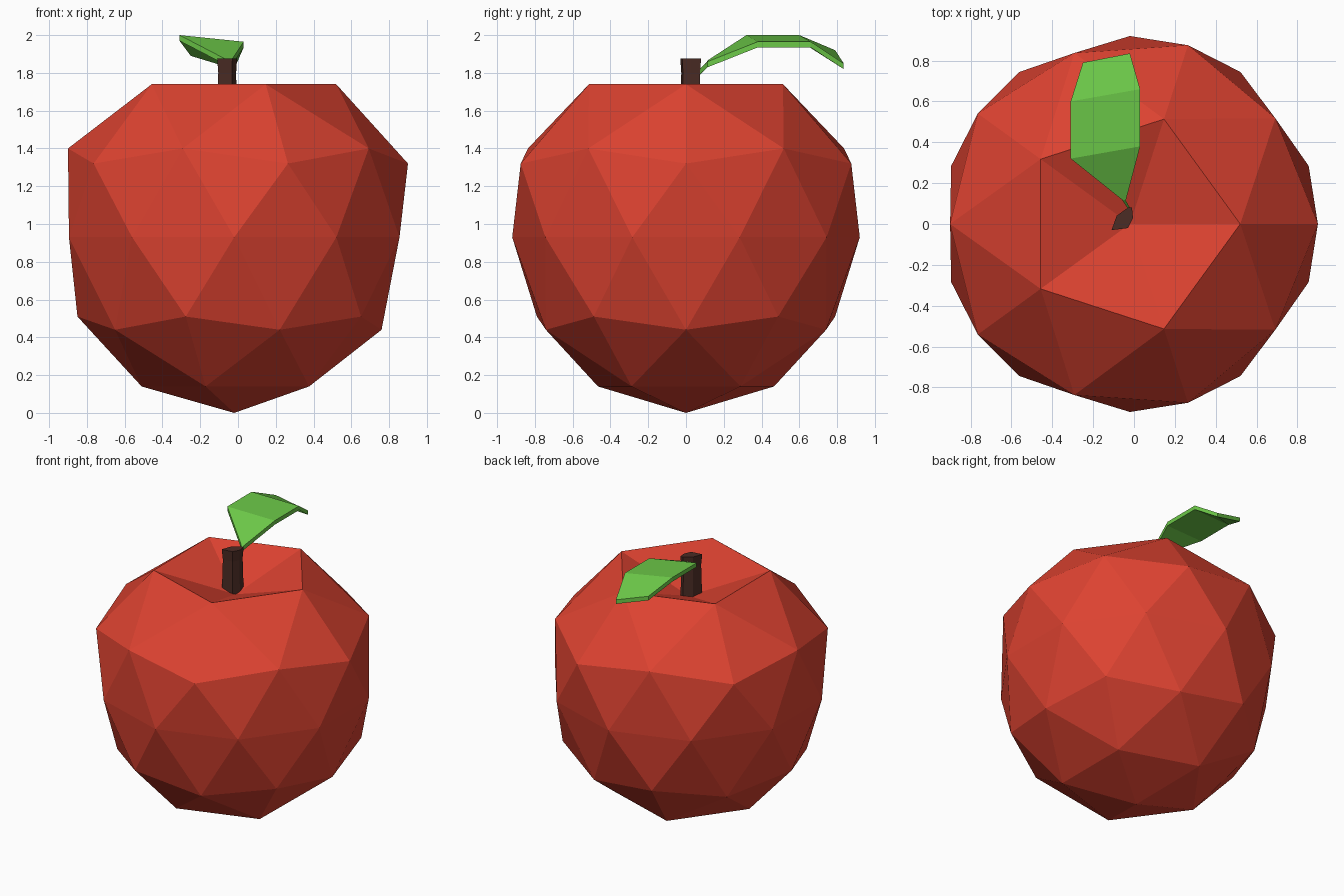
import bpy, bmesh, math

if "Cube" in bpy.data.objects:
    bpy.data.objects.remove(bpy.data.objects["Cube"])


def material(name, color):
    m = bpy.data.materials.new(name)
    m.diffuse_color = (*color, 1)
    m.use_nodes = True
    m.node_tree.nodes["Principled BSDF"].inputs["Base Color"].default_value = m.diffuse_color
    return m


def finish(bm, name, mat):
    bmesh.ops.recalc_face_normals(bm, faces=bm.faces)
    me = bpy.data.meshes.new(name)
    bm.to_mesh(me)
    bm.free()
    me.materials.append(mat)
    ob = bpy.data.objects.new(name, me)
    bpy.context.collection.objects.link(ob)
    return ob


# Apple body: two-level icosphere, each ring moved to (radius, height), top pole sunk
CX = -0.02
rings = {-1.0: (0, 0.005), -0.851: (0.49, 0.14), -0.526: (0.78, 0.44),
         -0.447: (0.83, 0.51), 0.0: (0.92, 0.93), 0.447: (0.92, 1.32),
         0.526: (0.88, 1.40), 0.851: (0.54, 1.74), 1.0: (0, 1.56)}
bm = bmesh.new()
bmesh.ops.create_icosphere(bm, subdivisions=2, radius=1)
for v in bm.verts:
    r, z = rings[min(rings, key=lambda k: abs(k - v.co.z))]
    a = math.atan2(v.co.y, v.co.x)
    v.co = (CX + r * math.cos(a), r * math.sin(a), z)
bm.verts.ensure_lookup_table()
low = min(v.co.z for v in bm.verts)
for v in bm.verts:
    if v.co.z == low:
        v.co.z = 0
finish(bm, "apple_body", material("red_skin", (0.72, 0.055, 0.03)))

# Stem: six-sided flattened post with a slight waist
section = [(-0.11, -0.03), (-0.03, -0.02), (-0.005, 0.03),
           (-0.01, 0.08), (-0.03, 0.08), (-0.085, 0.04)]
mx, my = -0.055, 0.02
bm = bmesh.new()
loops = []
for z, s in ((1.54, 1.0), (1.80, 0.9), (1.875, 1.0)):
    loops.append([bm.verts.new((mx + (x - mx) * s, my + (y - my) * s, z))
                  for x, y in section])
for a, b in zip(loops, loops[1:]):
    for i in range(6):
        j = (i + 1) % 6
        bm.faces.new((a[i], a[j], b[j], b[i]))
bm.faces.new(loops[0])
bm.faces.new(loops[-1])
finish(bm, "stem", material("brown_bark", (0.07, 0.025, 0.018)))

# Leaf: arched strip of left/right pairs, given thickness downwards
pairs = [((-0.03, 0.075, 1.82), (-0.015, 0.07, 1.82)),
         ((-0.06, 0.12, 1.87), (-0.04, 0.115, 1.86)),
         ((-0.31, 0.32, 2.0), (0.03, 0.38, 1.965)),
         ((-0.31, 0.60, 2.0), (0.03, 0.66, 1.965)),
         ((-0.25, 0.79, 1.92), (-0.02, 0.835, 1.85))]
bm = bmesh.new()
top = [[bm.verts.new(p) for p in pr] for pr in pairs]
bot = [[bm.verts.new((x, y, z - 0.03)) for x, y, z in pr] for pr in pairs]
for i in range(len(pairs) - 1):
    for s in (top, bot):
        bm.faces.new((s[i][0], s[i][1], s[i + 1][1], s[i + 1][0]))
    for k in (0, 1):
        bm.faces.new((top[i][k], top[i + 1][k], bot[i + 1][k], bot[i][k]))
for i in (0, -1):
    bm.faces.new((top[i][0], top[i][1], bot[i][1], bot[i][0]))
finish(bm, "leaf", material("green_leaf", (0.15, 0.58, 0.065)))
